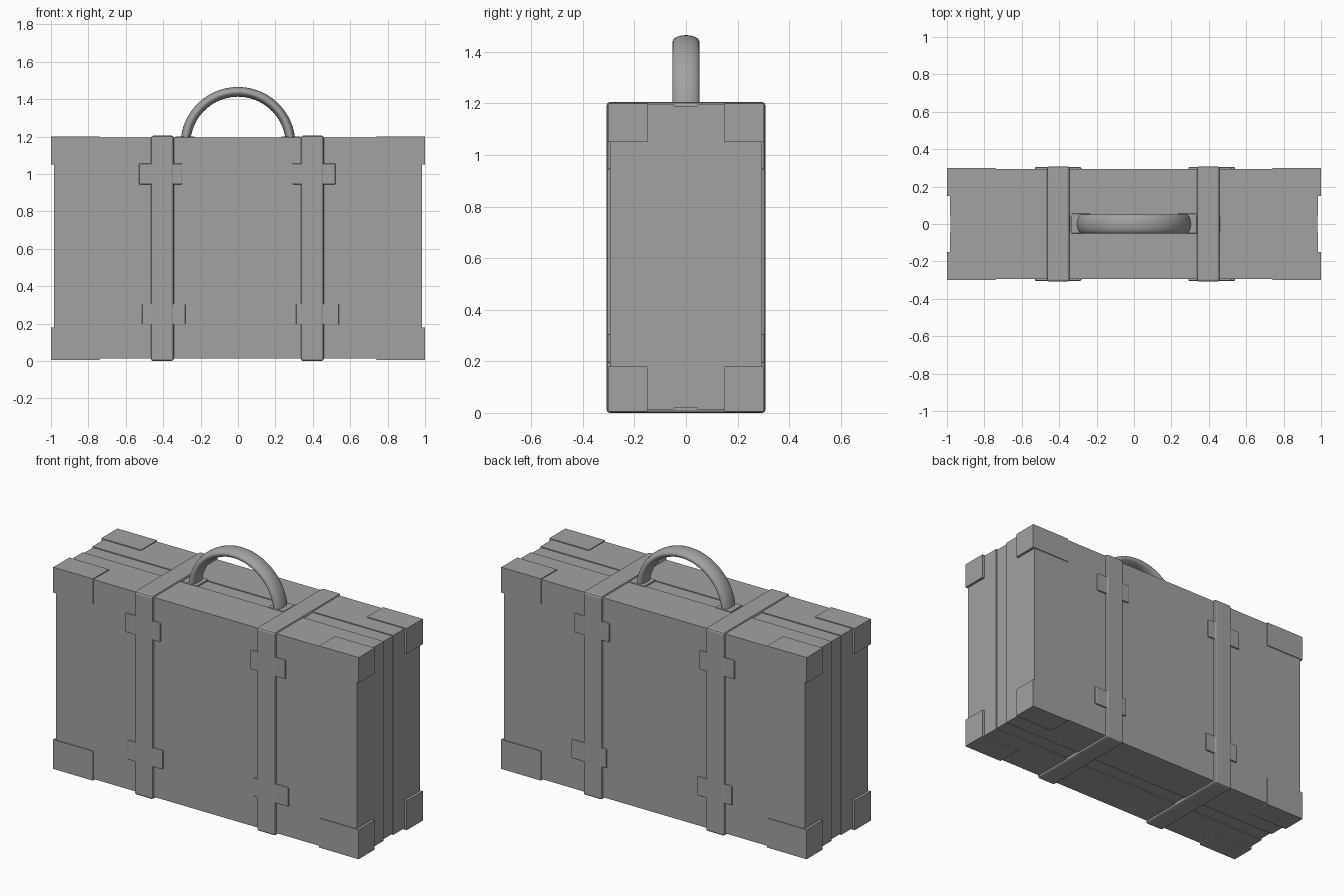
import bpy
import bmesh
import math

cube = bpy.data.objects.get("Cube")
if cube:
    bpy.data.objects.remove(cube, do_unlink=True)

grey = bpy.data.materials.new("plain grey")
grey.use_nodes = True
colour = (0.36, 0.36, 0.36, 1)
grey.diffuse_color = colour
for node in grey.node_tree.nodes:
    if node.type == "BSDF_PRINCIPLED":
        node.inputs["Base Color"].default_value = colour


def finish(name, bm):
    bmesh.ops.recalc_face_normals(bm, faces=bm.faces)
    mesh = bpy.data.meshes.new(name)
    bm.to_mesh(mesh)
    bm.free()
    mesh.materials.append(grey)
    obj = bpy.data.objects.new(name, mesh)
    bpy.context.collection.objects.link(obj)
    return obj


def box(name, xs, ys, zs, bevel=0):
    """Box between the given limits, with optional rounded edges."""
    bm = bmesh.new()
    bmesh.ops.create_cube(bm, size=1)
    for v in bm.verts:
        v.co = [(lo + hi) / 2 + c * (hi - lo)
                for c, (lo, hi) in zip(v.co, (xs, ys, zs))]
    obj = finish(name, bm)
    if bevel:
        mod = obj.modifiers.new("rounded edges", "BEVEL")
        mod.width = bevel
        mod.segments = 2
    return obj


def span(sign, near, far):
    return sorted((sign * near, sign * far))


# Two case shells with a shallow recessed band between them
box("case_core", (-0.98, 0.98), (-0.1, 0.1), (0.02, 1.19))
for side, sign in (("front", -1), ("back", 1)):
    box(side + "_shell", (-0.985, 0.985), span(sign, 0.045, 0.295), (0.014, 1.195))

# Corner protectors, taller at the bottom
for x_name, sx in (("right", -1), ("left", 1)):
    for y_name, sy in (("front", -1), ("back", 1)):
        for z_name, zs in (("lower", (0.006, 0.18)), ("upper", (1.05, 1.2))):
            box(f"{z_name}_{y_name}_{x_name}_corner",
                span(sx, 0.74, 1), span(sy, 0.15, 0.3), zs)

# Straps around the case, with keeper plates on the front and back
for name, x, upper_x, lower_x in (("right", -0.404, -0.414, -0.397),
                                  ("left", 0.398, 0.406, 0.425)):
    box(name + "_strap", (x - 0.061, x + 0.061), (-0.308, 0.308), (0, 1.205), 0.012)
    for level, cx, z in (("upper", upper_x, 1.0), ("lower", lower_x, 0.25)):
        for y_name, sy in (("front", -1), ("back", 1)):
            box(f"{level}_{y_name}_{name}_keeper", (cx - 0.115, cx + 0.115),
                span(sy, 0.28, 0.304), (z - 0.056, z + 0.056), 0.005)

# Handle mounts
for name, sx in (("right", -1), ("left", 1)):
    box(name + "_handle_mount", span(sx, 0.232, 0.335), (-0.05, 0.055), (1.17, 1.2), 0.003)

# Arched handle with an oval section
bm = bmesh.new()
centre_z, radius, steps, sides = 1.158, 0.281, 40, 24
start = math.asin((1.185 - centre_z) / radius)
rings = []
for i in range(steps + 1):
    a = start + (math.pi - 2 * start) * i / steps
    ring = []
    for j in range(sides):
        t = math.tau * j / sides
        r = radius + 0.026 * math.cos(t)
        ring.append(bm.verts.new((r * math.cos(a), 0.052 * math.sin(t),
                                  centre_z + r * math.sin(a))))
    rings.append(ring)
for a, b in zip(rings, rings[1:]):
    for j in range(sides):
        k = (j + 1) % sides
        bm.faces.new((a[j], a[k], b[k], b[j]))
bm.faces.new(rings[0])
bm.faces.new(rings[-1])
handle = finish("handle", bm)
bpy.ops.object.select_all(action="DESELECT")
handle.select_set(True)
bpy.context.view_layer.objects.active = handle
bpy.ops.object.shade_smooth_by_angle(angle=math.radians(35))
